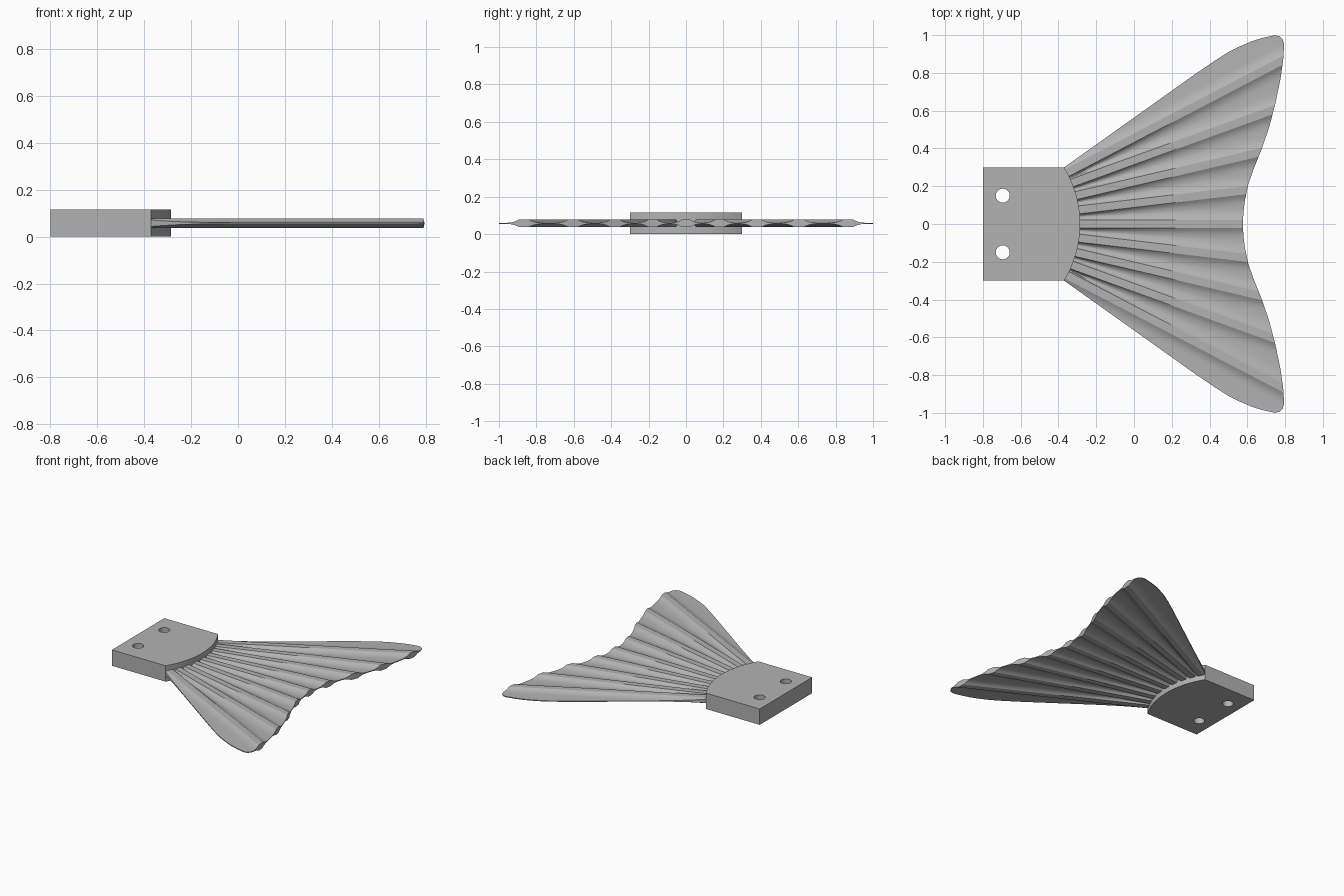
import bpy, bmesh, math

cube = bpy.data.objects.get("Cube")
if cube:
    bpy.data.objects.remove(cube)

grey = bpy.data.materials.new("plain grey")
grey.use_nodes = True
grey.diffuse_color = (0.45, 0.45, 0.45, 1)
grey.node_tree.nodes["Principled BSDF"].inputs["Base Color"].default_value = grey.diffuse_color

MID = 0.0575          # height of the fin's middle plane
BLOCK_TOP = 0.115


def finish(name, bm):
    bmesh.ops.recalc_face_normals(bm, faces=bm.faces)
    mesh = bpy.data.meshes.new(name)
    bm.to_mesh(mesh)
    bm.free()
    mesh.materials.append(grey)
    obj = bpy.data.objects.new(name, mesh)
    bpy.context.collection.objects.link(obj)
    return obj


def prism(name, outline, z0, z1):
    bm = bmesh.new()
    face = bm.faces.new([bm.verts.new((x, y, z0)) for x, y in outline])
    top = bmesh.ops.extrude_face_region(bm, geom=[face])["geom"]
    bmesh.ops.translate(bm, verts=[v for v in top if isinstance(v, bmesh.types.BMVert)],
                        vec=(0, 0, z1 - z0))
    return finish(name, bm)


def boolean(obj, cutter, operation):
    mod = obj.modifiers.new("cut", "BOOLEAN")
    mod.object, mod.operation, mod.solver = cutter, operation, "EXACT"
    bpy.context.view_layer.objects.active = obj
    bpy.ops.object.modifier_apply(modifier=mod.name)
    bpy.data.objects.remove(cutter)


def smooth(obj, degrees):
    bpy.ops.object.select_all(action="DESELECT")
    obj.select_set(True)
    bpy.context.view_layer.objects.active = obj
    bpy.ops.object.shade_smooth_by_angle(angle=math.radians(degrees))


def mirrored(half):
    """Close an outline by mirroring it in y; the last point lies on y = 0."""
    return half + [(x, -y) for x, y in reversed(half) if y > 0]


# Mounting block with a bowed front edge and two screw holes
sag, half_w = 0.085, 0.3
radius = (half_w ** 2 + sag ** 2) / (2 * sag)
sweep = math.asin(half_w / radius)
arc = [(-0.285 - radius + radius * math.cos(a), radius * math.sin(a))
       for a in (sweep * (1 - i / 12) for i in range(13))]
block = prism("mounting_block", mirrored([(-0.8, half_w)] + arc), 0, BLOCK_TOP)
for side in (-1, 1):
    hole = [(-0.695 + 0.037 * math.cos(i * math.tau / 32),
             side * 0.15 + 0.037 * math.sin(i * math.tau / 32)) for i in range(32)]
    boolean(block, prism("hole_cutter", hole, -0.1, 0.3), "DIFFERENCE")
smooth(block, 30)

# Ribs, each a straight line through two points: root x, y and tip x, y
RIBS = [(-0.285, 0, 0.575, 0), (-0.29, 0.075, 0.605, 0.18), (-0.31, 0.15, 0.67, 0.38),
        (-0.335, 0.215, 0.74, 0.605), (-0.36, 0.268, 0.785, 0.865)]
FLAT, SLOPE, CREST, WEB = 0.021, 0.055, 0.0205, 0.003
STEPS = (0, 0.2, 0.4, 0.65, 1)


def section(x):
    """Half cross-section at x: (y, half thickness) from the centre outward."""
    lines = []
    for x0, y0, x1, y1 in RIBS:
        m = (y1 - y0) / (x1 - x0)
        lines.append((y0 + m * (x - x0), math.hypot(1, m)))
    pts = []
    for i, (y, k) in enumerate(lines):
        low, high = y - FLAT * k, y + FLAT * k
        below = above = SLOPE * k
        if i:
            prev = lines[i - 1]
            below = min(below, 0.48 * (low - prev[0] - FLAT * prev[1]))
            pts += [(low - below * s, WEB + (CREST - WEB) * (1 - s) ** 2) for s in reversed(STEPS)]
        if i + 1 < len(lines):
            nxt = lines[i + 1]
            above = min(above, 0.48 * (nxt[0] - FLAT * nxt[1] - high))
        pts += [(high + above * s, WEB + (CREST - WEB) * (1 - s) ** 2) for s in STEPS]
    pts.append((pts[-1][0] + 0.4, WEB))
    return [(-y, h) for y, h in reversed(pts)] + pts


# Ribbed fin, lofted oversize along x and then trimmed to its outline
bm = bmesh.new()
rings = []
for i in range(9):
    x = -0.41 + 1.26 * i / 8
    pts = section(x)
    loop = [(y, MID + h) for y, h in pts] + [(y, MID - h) for y, h in reversed(pts)]
    rings.append([bm.verts.new((x, y, z)) for y, z in loop])
for a, b in zip(rings, rings[1:]):
    for j in range(len(a)):
        k = (j + 1) % len(a)
        bm.faces.new((a[j], a[k], b[k], b[j]))
bm.faces.new(rings[0])
bm.faces.new(rings[-1])
fin = finish("tail_fin", bm)

edge = [(-0.4, 0.27), (-0.37, 0.3), (0.33, 0.798), (0.43, 0.866), (0.5, 0.91), (0.56, 0.94),
        (0.62, 0.966), (0.68, 0.985), (0.745, 0.9995), (0.77, 0.994), (0.787, 0.978),
        (0.795, 0.95), (0.79, 0.87), (0.775, 0.765), (0.748, 0.636), (0.715, 0.51),
        (0.677, 0.4), (0.633, 0.29), (0.605, 0.21), (0.587, 0.125), (0.579, 0.06), (0.577, 0)]
boolean(fin, prism("fin_trim", mirrored(edge), -0.1, 0.3), "INTERSECT")
smooth(fin, 20)
